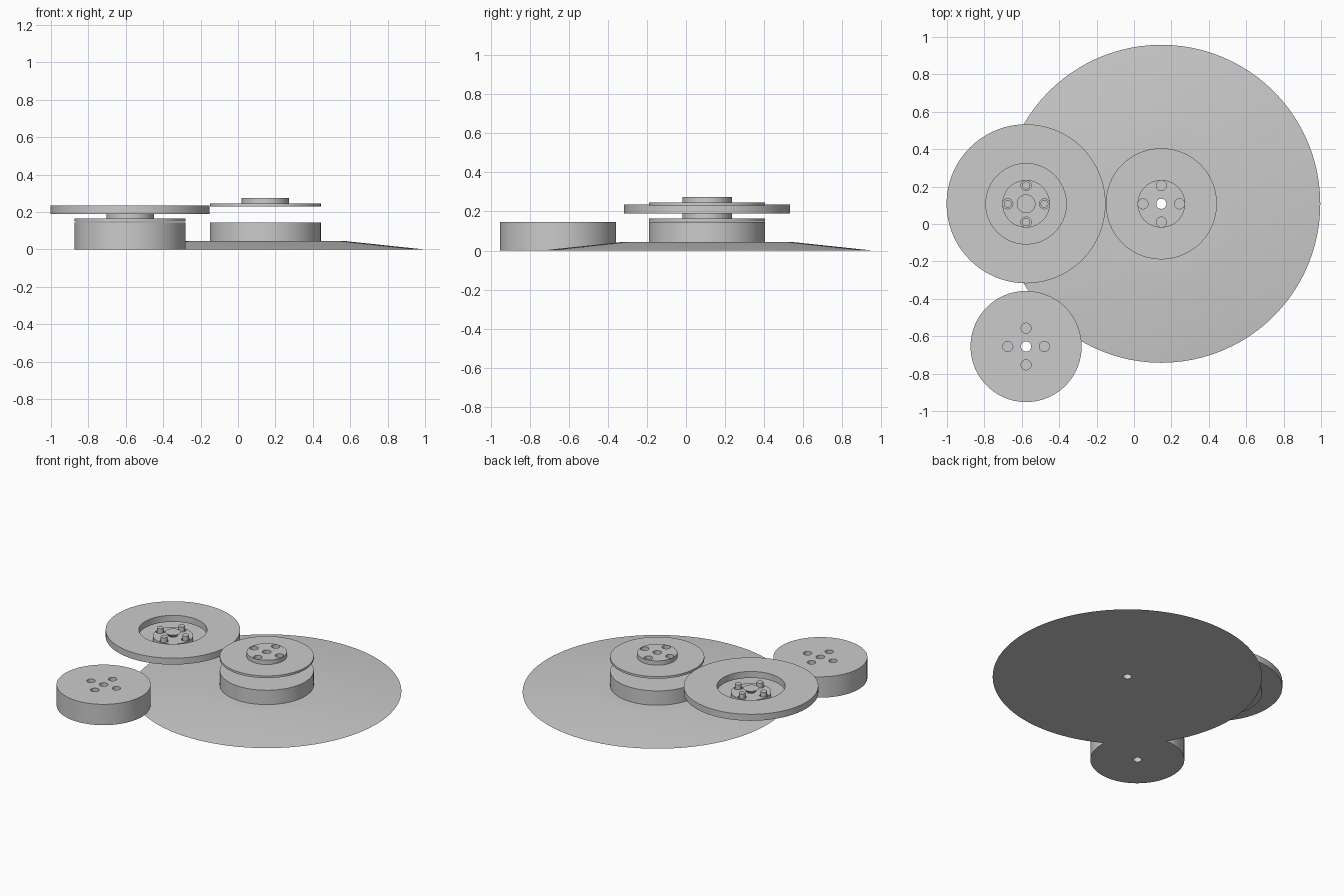
import bpy, bmesh, math
from mathutils import Vector

cube = bpy.data.objects.get("Cube")
if cube:
    bpy.data.objects.remove(cube, do_unlink=True)

SEG = 96
BASE = (0.146, 0.108)      # axis of the wide base and its caps
DISC = (-0.577, 0.108)     # axis of the floating ring stack
SPARE = (-0.577, -0.655)   # axis of the loose drum
DRUM_R, HUB_R, BORE = 0.297, 0.127, 0.027
PEG_OFFSET = 0.098

grey = bpy.data.materials.new("plain grey")
grey.use_nodes = True
colour = (0.6, 0.6, 0.6, 1)
grey.diffuse_color = colour
grey.node_tree.nodes["Principled BSDF"].inputs["Base Color"].default_value = colour


def lathe(name, centre, profile, closed=True, seg=SEG):
    """Spin (radius, z) points around a vertical axis; radius 0 makes a pole."""
    bm = bmesh.new()
    rings = []
    for r, z in profile:
        if r == 0:
            rings.append([bm.verts.new((0, 0, z))] * seg)
        else:
            rings.append([bm.verts.new((r * math.cos(math.tau * i / seg),
                                        r * math.sin(math.tau * i / seg), z))
                          for i in range(seg)])
    pairs = list(zip(rings, rings[1:]))
    if closed:
        pairs.append((rings[-1], rings[0]))
    for a, b in pairs:
        for i in range(seg):
            j = (i + 1) % seg
            corners = list(dict.fromkeys((a[i], a[j], b[j], b[i])))
            if len(corners) > 2:
                bm.faces.new(corners)
    bmesh.ops.recalc_face_normals(bm, faces=bm.faces)
    mesh = bpy.data.meshes.new(name)
    bm.to_mesh(mesh)
    bm.free()
    obj = bpy.data.objects.new(name, mesh)
    obj.location = (*centre, 0)
    mesh.materials.append(grey)
    bpy.context.collection.objects.link(obj)
    return obj


def peg(name, centre, r, z0, z1):
    return lathe(name, centre, [(0, z0), (r, z0), (r, z1), (0, z1)], False, 32)


def around(centre):
    """The four peg positions about an axis."""
    return [(centre[0] + PEG_OFFSET * math.cos(k * math.pi / 2),
             centre[1] + PEG_OFFSET * math.sin(k * math.pi / 2)) for k in range(4)]


def drill(obj, centre, z0, z1):
    """Cut the four peg holes between two heights."""
    for i, spot in enumerate(around(centre)):
        cutter = peg(f"{obj.name}_hole_cutter_{i}", spot, BORE, z0, z1)
        cutter.hide_render = True
        cutter.hide_set(True)
        mod = obj.modifiers.new("peg_hole", 'BOOLEAN')
        mod.object = cutter
        mod.solver = 'EXACT'
    bpy.context.view_layer.update()
    graph = bpy.context.evaluated_depsgraph_get()
    mesh = bpy.data.meshes.new_from_object(obj.evaluated_get(graph))
    cutters = [m.object for m in obj.modifiers]
    obj.modifiers.clear()
    obj.data = mesh
    for c in cutters:
        bpy.data.objects.remove(c, do_unlink=True)


def flanged_cap(name, centre, z):
    """Thin flange with a raised hub, bored and drilled."""
    cap = lathe(name, centre, [(BORE, z), (DRUM_R, z), (DRUM_R, z + 0.015),
                               (HUB_R, z + 0.015), (HUB_R, z + 0.045), (BORE, z + 0.045)])
    drill(cap, centre, z - 0.05, z + 0.1)
    return cap


parts = []

# Wide tapered base with its drum
base = lathe("tapered_base", BASE, [(BORE, 0), (0.85, 0), (0.425, 0.045), (DRUM_R, 0.045),
                                    (DRUM_R, 0.145), (BORE, 0.145)])
drill(base, BASE, 0.09, 0.2)
parts.append(base)

# Loose drum
drum = lathe("loose_drum", SPARE, [(BORE, 0), (DRUM_R, 0), (DRUM_R, 0.145), (BORE, 0.145)])
drill(drum, SPARE, 0.09, 0.2)
parts.append(drum)

# Two matching flanged caps
parts.append(flanged_cap("upper_cap", BASE, 0.23))
parts.append(flanged_cap("lower_cap", DISC, 0.15))

# Floating ring
parts.append(lathe("outer_ring", DISC, [(0.215, 0.19), (0.425, 0.19),
                                        (0.425, 0.235), (0.215, 0.235)]))

# Pegs and the flared centre screw
for i, spot in enumerate(around(DISC)):
    parts.append(peg(f"peg_{i}", spot, 0.021, 0.15, 0.225))
parts.append(lathe("centre_screw", DISC, [(0, 0.15), (0.024, 0.15), (0.024, 0.195),
                                          (0.05, 0.22), (0, 0.22)], False, 48))

# Smooth the round walls, keep the rims crisp
bpy.ops.object.select_all(action='DESELECT')
for p in parts:
    p.select_set(True)
bpy.context.view_layer.objects.active = parts[0]
bpy.ops.object.shade_smooth_by_angle(angle=math.radians(30))
